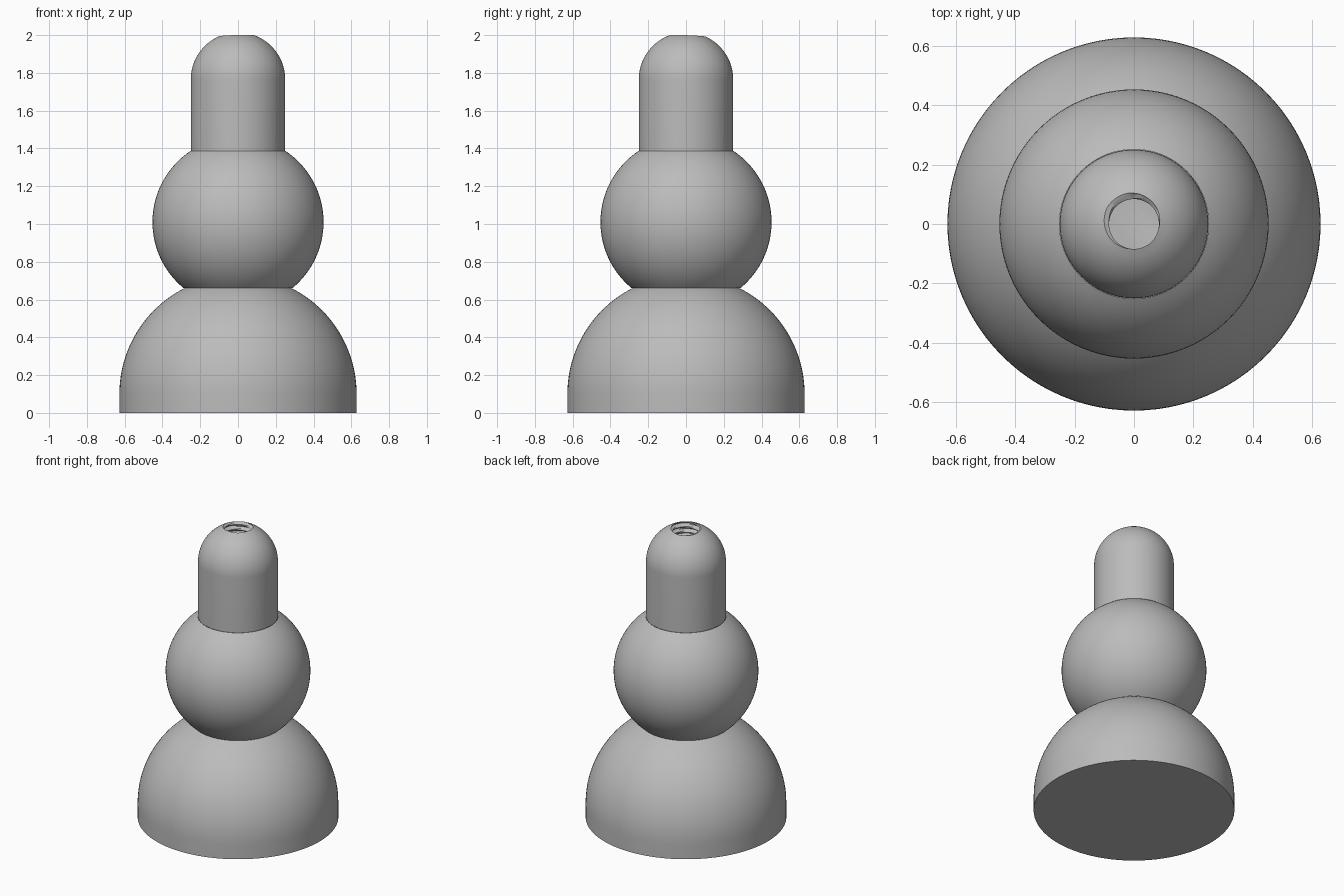
import bpy
import bmesh
from math import sin, cos, pi, sqrt, asin, radians

SEGMENTS = 96
PITCH = 0.035

cube = bpy.data.objects.get("Cube")
if cube:
    bpy.data.objects.remove(cube, do_unlink=True)

grey = bpy.data.materials.new("plain grey")
grey.use_nodes = True
colour = (0.5, 0.5, 0.5, 1)
grey.diffuse_color = colour
grey.node_tree.nodes["Principled BSDF"].inputs["Base Color"].default_value = colour


def lathe(name, rings, cap_start=False, cap_end=False):
    """Skin a stack of rings; each ring maps an angle to (radius, height)."""
    bm = bmesh.new()
    angles = [2 * pi * i / SEGMENTS for i in range(SEGMENTS)]
    rows = []
    for ring in rings:
        row = []
        for a in angles:
            r, z = ring(a)
            row.append(bm.verts.new((r * cos(a), r * sin(a), z)))
        rows.append(row)
    for low, high in zip(rows, rows[1:]):
        for i in range(SEGMENTS):
            j = (i + 1) % SEGMENTS
            bm.faces.new((low[i], low[j], high[j], high[i]))
    if cap_start:
        bm.faces.new(rows[0][::-1])
    if cap_end:
        bm.faces.new(rows[-1])
    mesh = bpy.data.meshes.new(name)
    bm.to_mesh(mesh)
    bm.free()
    mesh.materials.append(grey)
    obj = bpy.data.objects.new(name, mesh)
    bpy.context.collection.objects.link(obj)
    bpy.ops.object.select_all(action="DESELECT")
    obj.select_set(True)
    bpy.context.view_layer.objects.active = obj
    bpy.ops.object.shade_smooth_by_angle(angle=radians(30))


def circle(r, z):
    return lambda a: (r, z)


def sphere_zone(radius, centre, low, high, steps):
    """Rings of a sphere between two heights."""
    a, b = (asin((z - centre) / radius) for z in (low, high))
    tilts = [a + (b - a) * i / steps for i in range(steps + 1)]
    return [circle(radius * cos(t), centre + radius * sin(t)) for t in tilts]


# Heights where the stacked parts meet
WAIST, COLLAR = 0.66, 1.387

# Domed base on a short straight skirt
lathe("base_dome", [circle(0.628, 0)] + sphere_zone(0.628, 0.1, 0.1, WAIST, 24),
      cap_start=True)

# Middle ball
lathe("middle_ball", sphere_zone(0.453, 1.01, WAIST, COLLAR, 32))

# Round-ended post with a threaded socket in its top
POST, DOME, FLOOR = 0.25, 1.765, 1.55


def thread_radius(a, z):
    phase = ((z - 1.996) / PITCH - (a - radians(125)) / (2 * pi)) % 1
    away = min(phase, 1 - phase)
    return 0.084 + 0.022 * max(0, min(1, (0.375 - away) / 0.31))


def rim(a):
    r = thread_radius(a, 1.996)
    return r, DOME + sqrt(POST ** 2 - r ** 2)


def thread_ring(z):
    return lambda a: (thread_radius(a, z), z)


count = 56
top = 1.988
socket = [thread_ring(top + (FLOOR - top) * i / count) for i in range(count + 1)]
dome = sphere_zone(POST, DOME, DOME, DOME + 0.224, 20)
lathe("threaded_post", [circle(POST, COLLAR)] + dome + [rim] + socket, cap_end=True)
